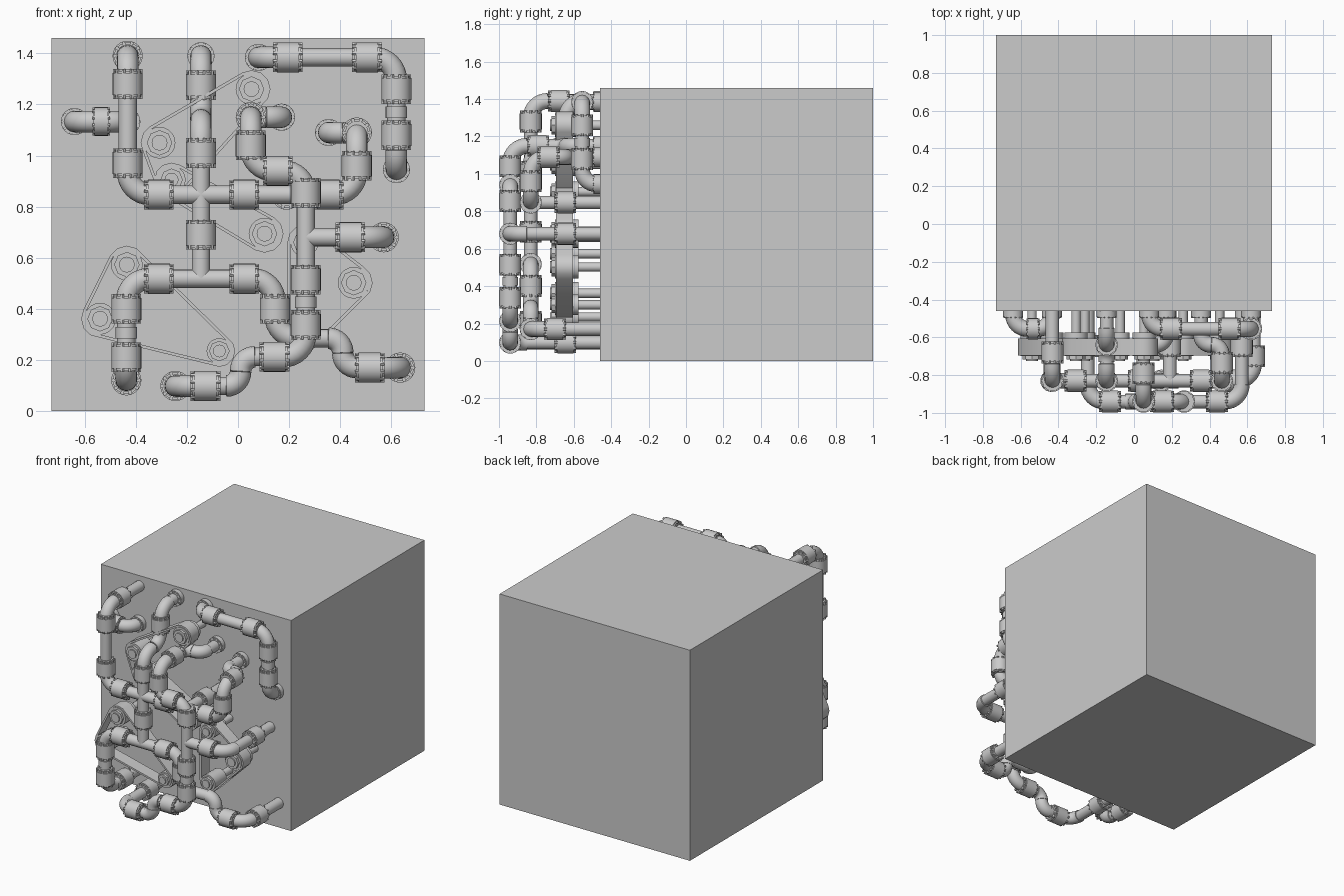
import bpy, bmesh, math
from mathutils import Vector, Matrix

if "Cube" in bpy.data.objects:
    bpy.data.objects.remove(bpy.data.objects["Cube"])

WALL = -0.40           # pipes end slightly inside the block
PIPE_R = 0.036
F, M, B, C = -0.94, -0.83, -0.555, -0.64   # depth layers of the pipework


def mesh_object(name, bm):
    me = bpy.data.meshes.new(name)
    bmesh.ops.recalc_face_normals(bm, faces=bm.faces)
    bm.to_mesh(me)
    bm.free()
    ob = bpy.data.objects.new(name, me)
    bpy.context.collection.objects.link(ob)
    return ob


def lathe_y(bm, x, z, y0, y1, r, n=16):
    rot = Matrix.Translation((x, (y0 + y1) / 2, z)) @ Matrix.Rotation(math.pi / 2, 4, 'X')
    bmesh.ops.create_cone(bm, cap_ends=True, segments=n, radius1=r, radius2=r,
                          depth=abs(y1 - y0), matrix=rot)


def pipe(name, pts, bend=0.09):
    """Round tube along a path with rounded, slightly thicker elbows."""
    pts = [Vector(p) for p in pts]
    path = [(pts[0], 1.0)]
    for a, p, b in zip(pts, pts[1:], pts[2:]):
        u, v = (a - p), (b - p)
        r = min(bend, u.length * 0.49, v.length * 0.49)
        u.normalize()
        v.normalize()
        centre = p + (u + v) * r
        path.append((p + u * (r + 0.0005), 1.0))
        for i in range(9):
            t = i / 8 * math.pi / 2
            path.append((centre - v * r * math.cos(t) - u * r * math.sin(t), 1.17))
        path.append((p + v * (r + 0.0005), 1.0))
    path.append((pts[-1], 1.0))
    cu = bpy.data.curves.new(name, 'CURVE')
    cu.dimensions = '3D'
    cu.bevel_depth = PIPE_R
    cu.bevel_resolution = 6
    cu.use_fill_caps = True
    sp = cu.splines.new('POLY')
    sp.points.add(len(path) - 1)
    for q, (co, rad) in zip(sp.points, path):
        q.co = (*co, 1)
        q.radius = rad
    ob = bpy.data.objects.new(name, cu)
    bpy.context.collection.objects.link(ob)


# main block
bm = bmesh.new()
bmesh.ops.create_cube(bm, size=1, matrix=Matrix.Translation((0, 0.27, 0.73)) @
                      Matrix.Diagonal((1.46, 1.46, 1.46, 1)))
mesh_object("block", bm)

# pipe runs
pipe("top_right_pipe", [(.08, WALL, 1.384), (.08, B, 1.384), (.62, B, 1.384), (.62, B, .945), (.62, WALL, .945)])
pipe("small_left_pipe", [(-.64, WALL, 1.133), (-.64, B, 1.133), (-.435, B, 1.133), (-.435, WALL, 1.133)])
pipe("cross_pipe", [(-.432, WALL, 1.39), (-.432, M, 1.39), (-.432, M, .847), (.465, M, .847),
                    (.465, M, 1.09), (.465, C, 1.09), (.355, C, 1.09), (.355, WALL, 1.09)])
pipe("upright_pipe", [(-.145, WALL, 1.39), (-.145, C, 1.39), (-.145, C, 1.14), (-.145, M, 1.14), (-.145, M, .518)])
pipe("lower_pipe", [(-.437, WALL, .12), (-.437, M, .12), (-.437, M, .518), (.145, M, .518), (.145, M, .285),
                    (.41, M, .285), (.41, M, .17), (.635, M, .17), (.635, WALL, .17)])
pipe("front_pipe", [(.17, WALL, 1.15), (.17, C, 1.15), (.05, C, 1.15), (.05, F, 1.15), (.05, F, .94),
                    (.265, F, .94), (.265, F, .212), (.01, F, .212), (.01, F, .098), (-.245, F, .098),
                    (-.245, WALL, .098)])
pipe("front_branch", [(.265, F, .68), (.57, F, .68), (.57, WALL, .68)])
pipe("support_branch", [(.19, M, .847), (.19, WALL, .847)])

# bolted coupling, built once along z and reused
bm = bmesh.new()
for r, d in ((.059, .086), (.053, .102), (.045, .116)):
    bmesh.ops.create_cone(bm, cap_ends=True, segments=24, radius1=r, radius2=r, depth=d)
for s in (-1, 1):
    for i in range(10):
        a = i * math.tau / 10
        bmesh.ops.create_cone(bm, cap_ends=True, segments=6, radius1=.008, radius2=.008, depth=.016,
                              matrix=Matrix.Translation((.051 * math.cos(a), .051 * math.sin(a), s * .05)))
first = mesh_object("coupling", bm)
coupling_mesh = first.data
bpy.data.objects.remove(first)

COUPLINGS = {
    'X': [(.195, B, 1.384), (.505, B, 1.384), (-.31, M, .847), (.025, M, .847), (.355, M, .847),
          (-.31, M, .518), (.025, M, .518), (.515, M, .17), (.155, F, .94), (.44, F, .68),
          (.143, F, .212), (-.127, F, .098)],
    'Z': [(.62, B, 1.26), (.62, B, 1.08), (-.432, M, 1.28), (-.432, M, .97), (.465, M, .96),
          (-.145, C, 1.275), (-.145, M, 1.01), (-.145, M, .69), (-.437, M, .4), (-.437, M, .21),
          (.145, M, .4), (.05, F, 1.04), (.265, F, .855), (.265, F, .514), (.265, F, .337)],
    'Y': [(-.432, -.68, 1.39), (-.437, -.645, .12), (.635, -.7, .17), (-.245, -.645, .098),
          (.57, -.645, .68), (.19, -.645, .847), (.465, -.735, 1.09), (.05, -.79, 1.15)],
}
ROT = {'X': (0, math.pi / 2, 0), 'Y': (math.pi / 2, 0, 0), 'Z': (0, 0, 0)}
for axis, places in COUPLINGS.items():
    for p in places:
        ob = bpy.data.objects.new("coupling", coupling_mesh)
        ob.location, ob.rotation_euler = p, ROT[axis]
        bpy.context.collection.objects.link(ob)

# shorter bolted flanges where the shallow pipes meet the wall
for x, z in ((.08, 1.384), (.62, .945), (-.64, 1.133), (-.435, 1.133), (-.145, 1.39), (.17, 1.15), (.355, 1.09)):
    ob = bpy.data.objects.new("wall_flange", coupling_mesh)
    ob.location, ob.rotation_euler, ob.scale = (x, -.475, z), ROT['Y'], (.9, .9, .4)
    bpy.context.collection.objects.link(ob)

# plain sleeves between coupling pairs, and the narrow collar on the left pipe
for name, p, axis, r, d in (("sleeve", (.62, B, 1.17), 'Z', .042, .045),
                            ("sleeve", (-.437, M, .306), 'Z', .042, .045),
                            ("sleeve", (.265, F, .425), 'Z', .042, .045)):
    bm = bmesh.new()
    bmesh.ops.create_cone(bm, cap_ends=True, segments=24, radius1=r, radius2=r, depth=d)
    mesh_object(name, bm).location = p
ob = bpy.data.objects.new("narrow_coupling", coupling_mesh)
ob.location, ob.rotation_euler, ob.scale = (-.535, B, 1.133), ROT['X'], (.95, .95, .6)
bpy.context.collection.objects.link(ob)


def hull(circles, grow):
    """Convex outline around circles in the xz plane."""
    pts = sorted((x + (r + grow) * math.cos(i * math.tau / 12), z + (r + grow) * math.sin(i * math.tau / 12))
                 for x, z, r in circles for i in range(12))

    def half(seq):
        out = []
        for p in seq:
            while len(out) > 1 and ((out[-1][0] - out[-2][0]) * (p[1] - out[-2][1]) -
                                    (out[-1][1] - out[-2][1]) * (p[0] - out[-2][0])) <= 1e-7:
                out.pop()
            out.append(p)
        return out[:-1]
    return half(pts) + half(pts[::-1])


def belt(circles, y0=-.695, y1=-.605):
    outer = [Vector((x, 0, z)) for x, z in hull(circles, .012)]
    n = len(outer)
    inner = []
    for i, p in enumerate(outer):       # mitred inward offset
        d1 = (p - outer[i - 1]).normalized()
        d2 = (outer[(i + 1) % n] - p).normalized()
        n1, n2 = Vector((-d1.z, 0, d1.x)), Vector((-d2.z, 0, d2.x))
        inner.append(p + (n1 + n2) * .012 / (1 + n1.dot(n2)))
    bm = bmesh.new()
    rings = [[bm.verts.new((p.x, y, p.z)) for p in ring]
             for ring, y in ((outer, y0), (outer, y1), (inner, y1), (inner, y0))]
    for k in range(4):
        a, b = rings[k], rings[(k + 1) % 4]
        for i in range(n):
            j = (i + 1) % n
            bm.faces.new((a[i], a[j], b[j], b[i]))
    mesh_object("belt", bm)


# belts and pulleys on shafts
P = [(.053, 1.26, .062), (-.307, 1.05, .062), (-.26, .905, .055), (.104, .694, .062), (.453, .502, .062),
     (.26, .66, .055), (.26, .3, .055), (-.435, .573, .062), (-.54, .361, .062), (-.073, .235, .05)]
for ids in ((0, 1, 2), (2, 3), (4, 5, 6), (7, 8, 9)):
    belt([P[i] for i in ids])
for x, z, r in P:
    bm = bmesh.new()
    lathe_y(bm, x, z, -.70, -.575, r, 20)
    lathe_y(bm, x, z, -.718, -.69, r * .8, 8)
    lathe_y(bm, x, z, -.726, -.71, r * .5, 12)
    lathe_y(bm, x, z, -.60, WALL, .025, 16)
    mesh_object("pulley", bm)

# turn curves into meshes, then shade
bpy.ops.object.select_all(action='DESELECT')
curves = [o for o in bpy.context.scene.objects if o.type == 'CURVE']
for o in curves:
    o.select_set(True)
bpy.context.view_layer.objects.active = curves[0]
bpy.ops.object.convert(target='MESH')
bpy.ops.object.select_all(action='SELECT')
bpy.ops.object.shade_smooth_by_angle(angle=math.radians(35))
